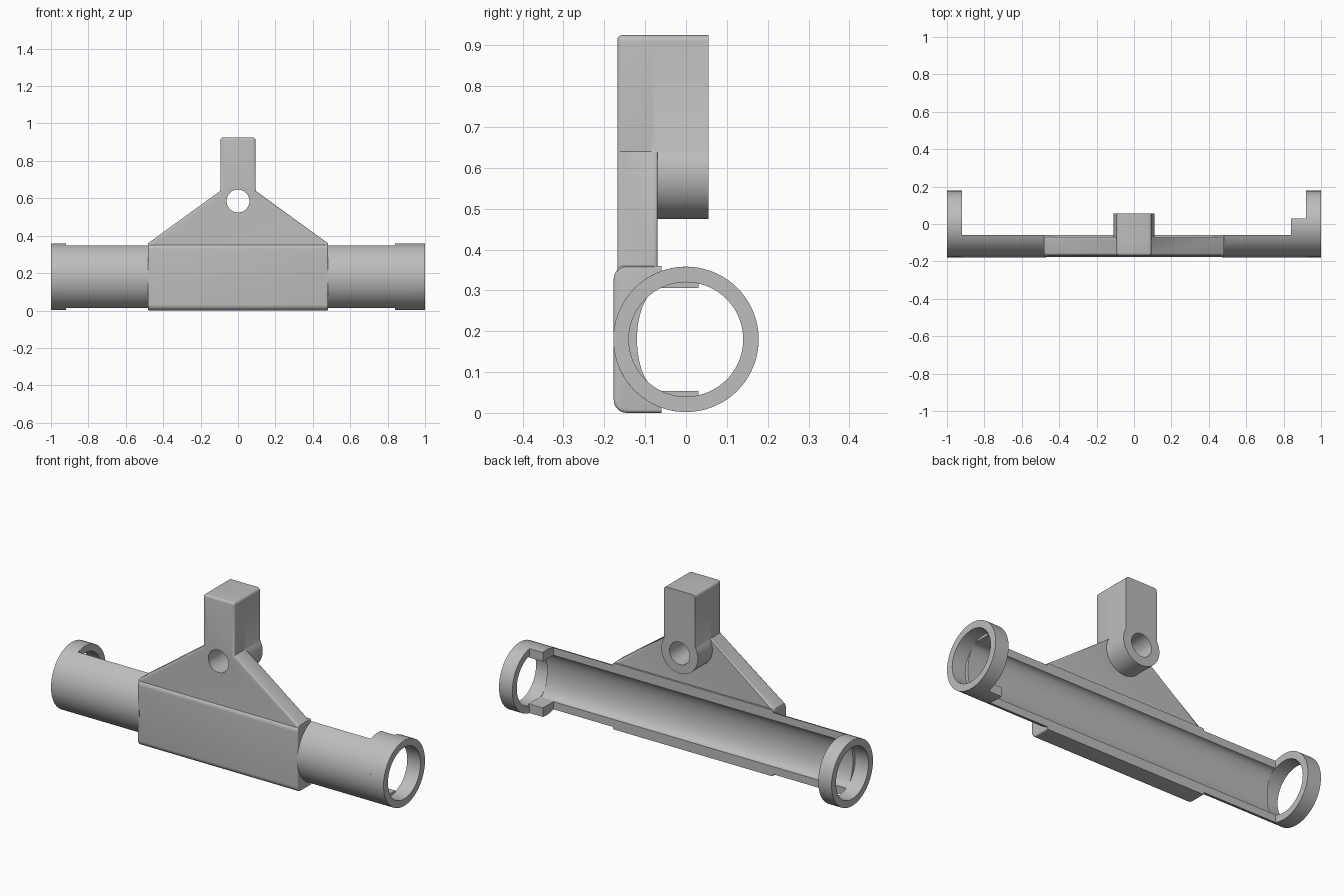
import bpy, bmesh, math

if "Cube" in bpy.data.objects:
    bpy.data.objects.remove(bpy.data.objects["Cube"])

CZ, R, RI = 0.18, 0.178, 0.14      # clamp axis height, outer and inner radius
CUT = -0.06                        # rear plane of the open tube

grey = bpy.data.materials.new("light grey")
grey.diffuse_color = (0.51, 0.51, 0.51, 1)
grey.use_nodes = True
grey.node_tree.nodes["Principled BSDF"].inputs["Base Color"].default_value = grey.diffuse_color


def finish(name, bm):
    bmesh.ops.recalc_face_normals(bm, faces=bm.faces)
    me = bpy.data.meshes.new(name)
    bm.to_mesh(me)
    bm.free()
    me.materials.append(grey)
    ob = bpy.data.objects.new(name, me)
    bpy.context.collection.objects.link(ob)
    return ob


def prism(name, pts, axis, a, b, bevel=None, width=0.01):
    """Extrude a closed profile along x (points y,z) or y (points x,z)."""
    bm = bmesh.new()
    def co(p, t):
        return (t, p[0], p[1]) if axis == "x" else (p[0], t, p[1])
    face = bm.faces.new([bm.verts.new(co(p, a)) for p in pts])
    ext = bmesh.ops.extrude_face_region(bm, geom=[face])
    d = (b - a, 0, 0) if axis == "x" else (0, b - a, 0)
    bmesh.ops.translate(bm, vec=d, verts=[g for g in ext["geom"] if isinstance(g, bmesh.types.BMVert)])
    if bevel:
        edges = [e for e in bm.edges if bevel(*[v.co for v in e.verts])]
        bmesh.ops.bevel(bm, geom=edges, offset=width, segments=4, profile=0.5, affect="EDGES")
    return finish(name, bm)


def strip(name, outer, inner, x0, x1, closed=False):
    """Extrude a band between two matching curves along x."""
    bm = bmesh.new()
    rows = [[bm.verts.new((x, *p)) for x, p in ((x0, o), (x1, o), (x1, i), (x0, i))]
            for o, i in zip(outer, inner)]
    n = len(rows)
    for k in range(n if closed else n - 1):
        p, q = rows[k], rows[(k + 1) % n]
        for j in range(4):
            bm.faces.new((p[j], p[(j + 1) % 4], q[(j + 1) % 4], q[j]))
    if not closed:
        bm.faces.new(rows[0])
        bm.faces.new(rows[-1])
    return finish(name, bm)


def arc(cx, cz, rx, rz, a0, a1, n):
    return [(cx + rx * math.cos(a0 + (a1 - a0) * k / n),
             cz + rz * math.sin(a0 + (a1 - a0) * k / n)) for k in range(n + 1)]


def boolean(ob, tool, op):
    mod = ob.modifiers.new(op.lower(), "BOOLEAN")
    mod.operation, mod.object, mod.solver = op, tool, "EXACT"
    bpy.context.view_layer.objects.active = ob
    bpy.ops.object.modifier_apply(modifier=mod.name)
    bpy.data.objects.remove(tool)


def smooth(*obs):
    bpy.ops.object.select_all(action="DESELECT")
    for ob in obs:
        ob.select_set(True)
    bpy.context.view_layer.objects.active = obs[0]
    bpy.ops.object.shade_smooth_by_angle(angle=math.radians(32))


parts = []
TAU = 2 * math.pi

# Half tubes on both sides, with an elliptical channel
a = math.acos(CUT / R)
outer = arc(0, CZ, R, R, a, TAU - a, 40)
inner = arc(CUT, CZ, 0.06, 0.126, math.pi / 2, 1.5 * math.pi, 40)
for side, s in (("left", -1), ("right", 1)):
    parts.append(strip(side + "_tube", outer, inner, s * 0.47, s * 0.92))
    # End ring
    parts.append(strip(side + "_ring", arc(0, CZ, R, R, 0, TAU, 72)[:-1],
                       arc(0, CZ, RI, RI, 0, TAU, 72)[:-1], s * 0.92, s, True))

# Stop tabs beside the right ring
for label, s in (("upper", 1), ("lower", -1)):
    top = arc(0, CZ, R, s * R, a, math.acos(0.03 / R), 10)
    flat = [(p[0], CZ + s * 0.126) for p in top]
    parts.append(strip(label + "_tab", top, flat, 0.84, 0.925))

# Central block with rounded front corners, channel cut through it
r = 0.032
profile = ([(CUT, 0.36)] + arc(-0.177 + r, 0.36 - r, r, r, math.pi / 2, math.pi, 8)
           + arc(-0.177 + r, r, r, r, math.pi, 1.5 * math.pi, 8) + [(CUT, 0)])
block = prism("block", profile, "x", -0.482, 0.482,
              lambda p, q: abs(p.x - q.x) < 1e-5 and not (p.y > CUT - 1e-4 and q.y > CUT - 1e-4),
              0.008)
channel = prism("channel_cutter", arc(CUT, CZ, 0.06, 0.126, math.pi / 2, 1.5 * math.pi, 40)
                + [(0.1, CZ - 0.126), (0.1, CZ + 0.126)], "x", -0.6, 0.6)
boolean(block, channel, "DIFFERENCE")
parts.append(block)

# Gusset plate with the front of the post
W, TOP, HZ, BR = 0.094, 0.925, 0.585, 0.11
c = 0.015
crown = (arc(W - c, TOP - c, c, c, 0, math.pi / 2, 5)
         + arc(c - W, TOP - c, c, c, math.pi / 2, math.pi, 5))
plate = prism("gusset_plate", [(-0.48, 0.33), (0.48, 0.33), (0.48, 0.36), (W, 0.64)]
              + crown + [(-W, 0.64), (-0.48, 0.36)], "y", -0.168, -0.07,
              lambda p, q: abs(p.y - q.y) < 1e-5 and max(p.z, q.z) > 0.37
              and (p.y < -0.1 or min(p.z, q.z) < 0.5), 0.012)

# Rear of the post with its round boss
b = math.acos(W / BR)
post = prism("post_boss", crown + arc(0, HZ, BR, BR, math.pi - b, TAU + b, 48),
             "y", -0.085, 0.055)
boolean(plate, post, "UNION")

# Pivot hole
hole = prism("hole_cutter", arc(0, HZ, 0.061, 0.061, 0, TAU, 48)[:-1], "y", -0.3, 0.3)
boolean(plate, hole, "DIFFERENCE")
plate.name = "gusset_and_post"
parts.append(plate)

smooth(*parts)
